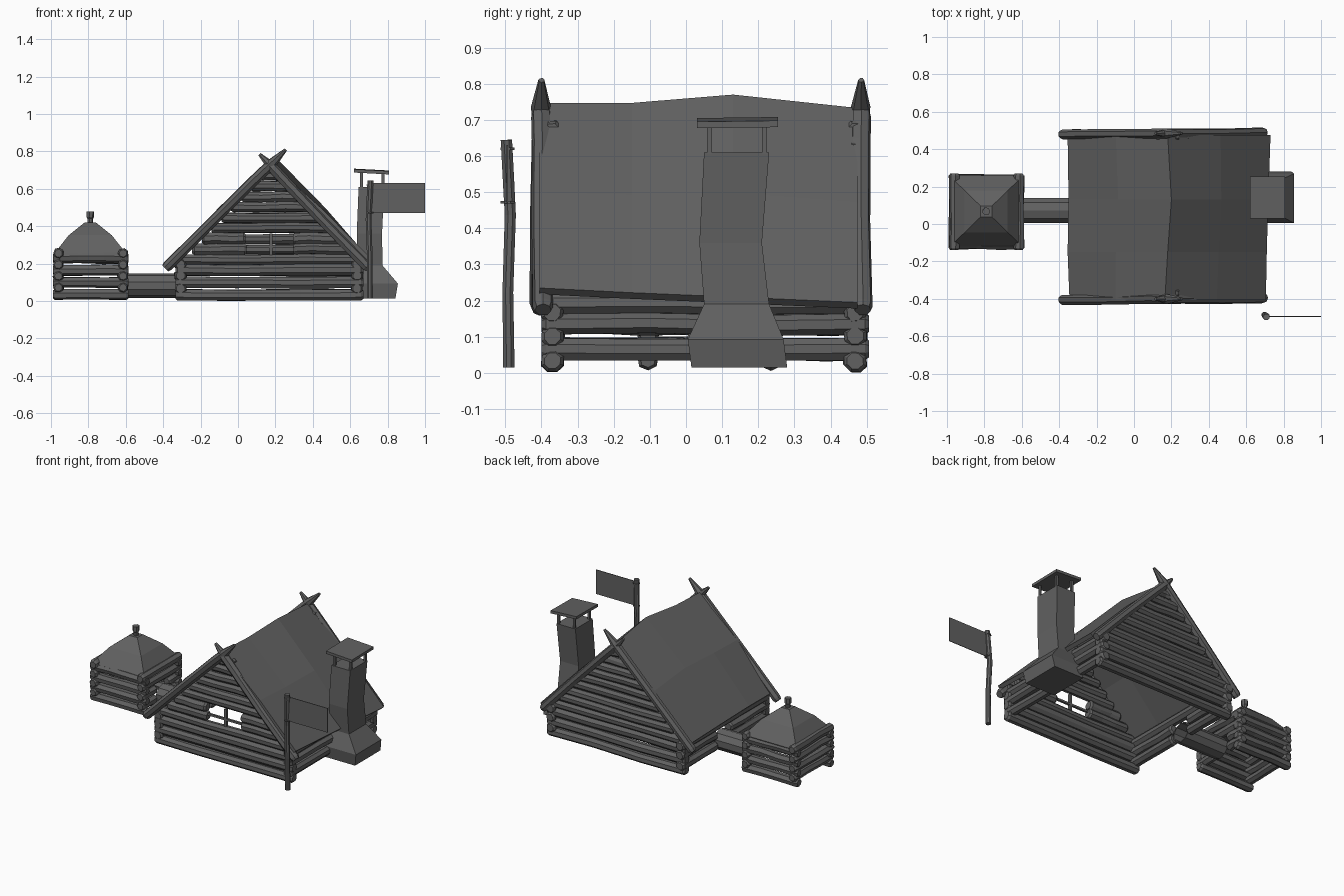
import bpy, bmesh, math, random
from mathutils import Vector

if "Cube" in bpy.data.objects:
    bpy.data.objects.remove(bpy.data.objects["Cube"])

random.seed(4)
grey = bpy.data.materials.new("dark grey")
grey.diffuse_color = (0.12, 0.12, 0.12, 1)
grey.use_nodes = True
grey.node_tree.nodes["Principled BSDF"].inputs["Base Color"].default_value = grey.diffuse_color


def finish(name, bm):
    bmesh.ops.recalc_face_normals(bm, faces=bm.faces)
    me = bpy.data.meshes.new(name)
    bm.to_mesh(me)
    bm.free()
    me.materials.append(grey)
    ob = bpy.data.objects.new(name, me)
    bpy.context.collection.objects.link(ob)
    return ob


def skin(bm, rings, caps=True):
    """Bridge successive rings of points, optionally closing the ends."""
    vs = [[bm.verts.new(p) for p in r] for r in rings]
    n = len(vs[0])
    for a, b in zip(vs, vs[1:]):
        for i in range(n):
            bm.faces.new((a[i], a[(i + 1) % n], b[(i + 1) % n], b[i]))
    if caps:
        bm.faces.new(vs[0])
        bm.faces.new(vs[-1])


def log(bm, path, r, sides=8, wob=0.06, profile=None):
    """Rough hewn log along a path; profile is a list of (t, radius factor)."""
    p = [Vector(q) for q in path]
    d = (p[-1] - p[0]).normalized()
    u = d.cross(Vector((0, 1, 0)) if abs(d.y) < 0.8 else Vector((0, 0, 1))).normalized()
    v = d.cross(u)
    length = (p[-1] - p[0]).length
    e = min(0.012 / length, 0.1)
    if profile is None:
        profile = [(0, .72), (e, 1), (.33, .96), (.67, 1), (1 - e, 1), (1, .72)]
    shape = [1 + random.uniform(-wob, wob) for _ in range(sides)]
    rings = []
    for t, f in profile:
        s = t * (len(p) - 1)
        k = min(int(s), len(p) - 2)
        c = p[k].lerp(p[k + 1], s - k)
        if wob and 0.2 < t < 0.8:
            c = c + (u + v * random.choice((-1, 1))) * random.uniform(-.12, .12) * r
        rings.append([c + (u * math.cos(a) + v * math.sin(a)) * r * f * shape[i]
                      for i in range(sides) for a in [2 * math.pi * (i + .5) / sides]])
    skin(bm, rings)


def box(bm, x0, x1, y0, y1, z0, z1):
    skin(bm, [[(x0, y0, z), (x1, y0, z), (x1, y1, z), (x0, y1, z)] for z in (z0, z1)])


# Gable walls: full logs below, shortening logs up to the ridge
def gable_wall(name, y, window):
    bm = bmesh.new()
    for z in (0.033, 0.102, 0.166):
        log(bm, [(-.335, y, z), (.67, y, z)], 0.033)
    for i in range(9):
        z = 0.222 + i * 0.056
        h = (0.735 - z) * 0.93
        a, b = .18 - h, .18 + h
        if window and i in (1, 2):
            log(bm, [(a, y, z), (.05 + random.uniform(-.01, .01), y, z)], 0.033)
            log(bm, [(.30 + random.uniform(-.01, .01), y, z), (b, y, z)], 0.033)
        else:
            log(bm, [(a, y, z), (b, y, z)], 0.029)
    finish(name, bm)


gable_wall("front_wall", -.37, True)
gable_wall("back_wall", .468, False)

# Window cross bars
bm = bmesh.new()
box(bm, .168, .184, -.385, -.365, .21, .36)
box(bm, .04, .31, -.38, -.366, .284, .297)
finish("window_bars", bm)

# Side walls, with the left one left open at the tunnel
for name, x in (("left_side_wall", -.307), ("right_side_wall", .637)):
    bm = bmesh.new()
    for z in (0.067, 0.135, 0.195):
        spans = [(-.40, .507)]
        if x < 0 and z < .15:
            spans = [(-.40, .005), (.14, .507)]
        for a, b in spans:
            log(bm, [(x, a, z), (x, b, z)], 0.033)
    finish(name, bm)

# Main roof: sagging sheet folded over the ridge
bm = bmesh.new()
ys = (-.405, -.15, .13, .475)
ridge = ((.165, .747), (.18, .747), (.20, .77), (.18, .733))
left = ((-.345, .215), (-.355, .225), (-.35, .215), (-.355, .21))
right = ((.705, .235), (.71, .222), (.718, .21), (.73, .195))
grid = []
for y, (rx, rz), (lx, lz), (ex, ez) in zip(ys, ridge, left, right):
    pts = []
    for t in (0, .5, 1):
        b = .02 if t == .5 else 0
        pts.append((lx + (rx - lx) * t - b * .5, y, lz + (rz - lz) * t + b))
    for t in (.5, 1):
        b = .008 if t == .5 else 0
        pts.append((rx + (ex - rx) * t + b, y, rz + (ez - rz) * t + b))
    grid.append([bm.verts.new(p) for p in pts])
for a, b in zip(grid, grid[1:]):
    for i in range(4):
        bm.faces.new((a[i], a[i + 1], b[i + 1], b[i]))
roof = finish("main_roof", bm)
mod = roof.modifiers.new("thickness", 'SOLIDIFY')
mod.thickness = 0.025
mod.offset = -1

# Crossed gable poles with pointed tips
bm = bmesh.new()
tip = [(0, .8), (.02, 1), (.4, .95), (.75, 1), (.88, 1), (1, .3)]
for y in (-.40, .485):
    log(bm, [(-.39, y - .005, .175), (.255, y, .81)], .028, 7, .08, tip)
    log(bm, [(.70, y + .005, .175), (.115, y, .785)], .028, 7, .08, tip)
finish("gable_poles", bm)

# Chimney stack: (z, x0, x1, y0, y1)
bm = bmesh.new()
stack = ((.015, .625, .842, .015, .28), (.093, .62, .855, .005, .27),
         (.19, .64, .773, .05, .23), (.36, .635, .77, .037, .21), (.61, .645, .782, .05, .23))
skin(bm, [[(a, c, z), (b, c, z), (b, d, z), (a, d, z)] for z, a, b, c, d in stack])
finish("chimney", bm)

# Chimney hood on four posts
bm = bmesh.new()
for x in (.66, .775):
    for y in (.065, .217):
        box(bm, x - .007, x + .007, y - .007, y + .007, .605, .695)
skin(bm, [[(.62, .03, z + .007), (.808, .03, z - .003), (.808, .255, z), (.62, .255, z + .01)]
          for z in (.68, .698)])
finish("chimney_hood", bm)

# Flag pole, ties and flag
bm = bmesh.new()
log(bm, [(.705, -.49, .015), (.705, -.493, .225), (.698, -.486, .435), (.708, -.497, .645)], .017, 8, 0,
    [(0, 1), (.33, .95), (.67, .98), (.8, 1), (1, 1)])
for z in (.472, .62):
    log(bm, [(.706, -.494, z - .003), (.706, -.494, z + .003)], .021, 8, 0, [(0, 1), (1, 1)])
finish("flag_pole", bm)
bm = bmesh.new()
box(bm, .71, 1.0, -.497, -.493, .47, .63)
finish("flag", bm)

# Round entrance tunnel, open at both ends
bm = bmesh.new()
skin(bm, [[(x, .072 + .071 * math.cos(a), .082 + .066 * math.sin(a))
           for a in (2 * math.pi * (i + .5) / 10 for i in range(10))] for x in (-.60, -.30)], False)
tube = finish("tunnel", bm)
tube.modifiers.new("thickness", 'SOLIDIFY').thickness = 0.006

# Small hut walls of interlocking logs
bm = bmesh.new()
for i in range(4):
    z = .036 + i * .065
    for y in (-.105, .235):
        log(bm, [(-.99, y, z), (-.585, y, z)], .03, 7)
    z = .072 + i * .061
    for x in (-.96, -.615):
        spans = [(-.14, .27)]
        if x > -.7 and z < .15:
            spans = [(-.14, .01), (.135, .27)]
        for a, b in spans:
            log(bm, [(x, a, z), (x, b, z)], .029, 7)
finish("hut_walls", bm)

# Hut roof: bulging pyramid with a stub on top
bm = bmesh.new()
skin(bm, [[(-.79 + sx * h, .067 + sy * h * .97, z) for sx, sy in ((-1, -1), (1, -1), (1, 1), (-1, 1))]
          for z, h in ((.235, .185), (.255, .192), (.352, .115), (.42, .03))])
finish("hut_roof", bm)
bm = bmesh.new()
log(bm, [(-.79, .068, .41), (-.79, .068, .48)], .021, 7, .05,
    [(0, .75), (.45, .75), (.55, 1), (1, 1)])
finish("hut_roof_stub", bm)
